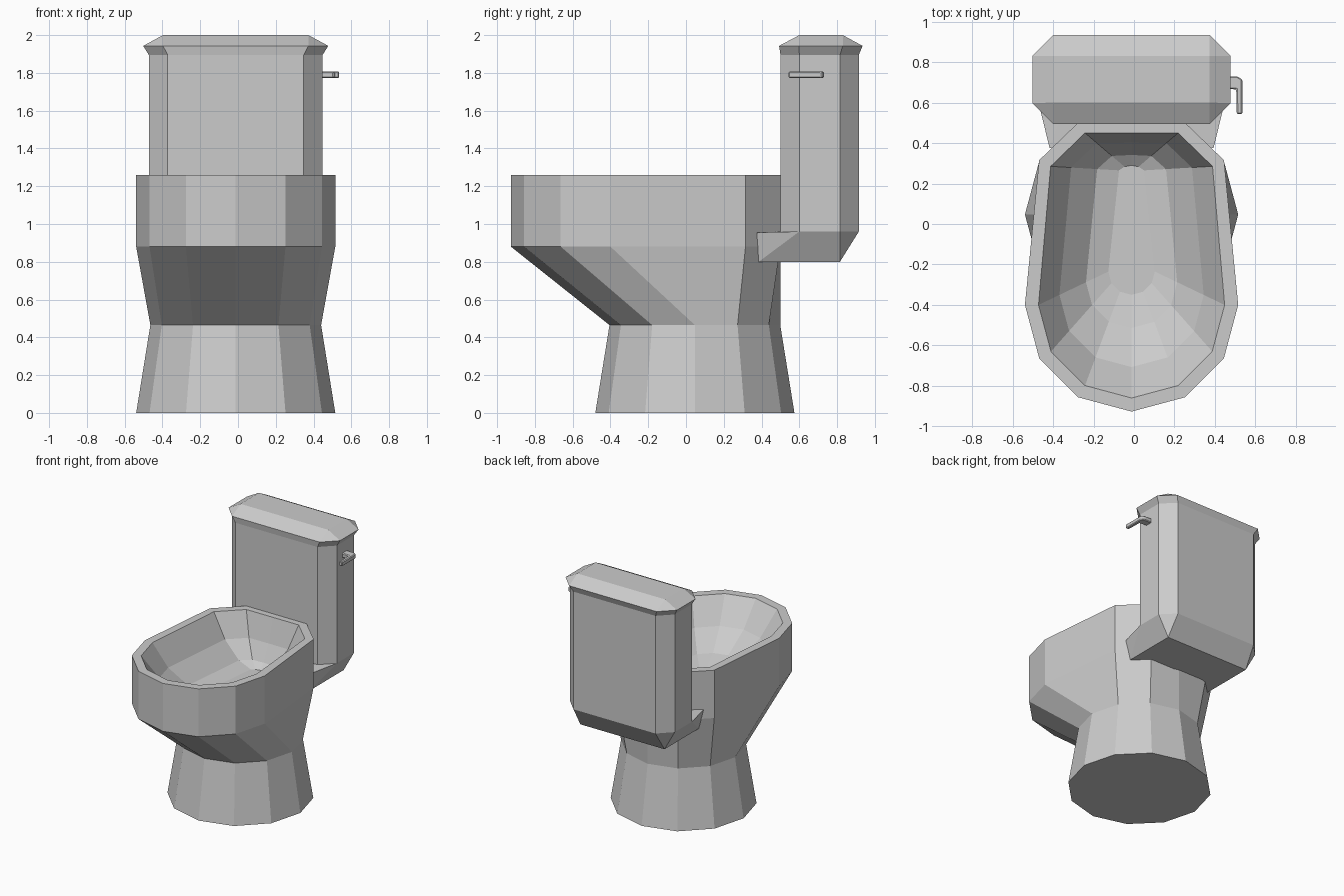
import bpy, bmesh, math

old = bpy.data.objects.get("Cube")
if old:
    bpy.data.objects.remove(old, do_unlink=True)

CX = -0.012  # centre line of the ceramic body

ceramic = bpy.data.materials.new("grey ceramic")
ceramic.use_nodes = True
GREY = (0.6, 0.6, 0.6, 1)
ceramic.diffuse_color = GREY
ceramic.node_tree.nodes["Principled BSDF"].inputs["Base Color"].default_value = GREY


def finish(name, bm):
    bmesh.ops.recalc_face_normals(bm, faces=bm.faces)
    mesh = bpy.data.meshes.new(name)
    bm.to_mesh(mesh)
    bm.free()
    mesh.materials.append(ceramic)
    obj = bpy.data.objects.new(name, mesh)
    bpy.context.collection.objects.link(obj)
    return obj


def loft(name, rings):
    """Skin a stack of equal-sized rings and cap both ends."""
    bm = bmesh.new()
    loops = [[bm.verts.new(p) for p in ring] for ring in rings]
    for a, b in zip(loops, loops[1:]):
        for i in range(len(a)):
            j = (i + 1) % len(a)
            bm.faces.new((a[i], a[j], b[j], b[i]))
    bm.faces.new(loops[0])
    bm.faces.new(loops[-1])
    return finish(name, bm)


def hull(name, points):
    bm = bmesh.new()
    for p in points:
        bm.verts.new(p)
    res = bmesh.ops.convex_hull(bm, input=bm.verts)
    junk = [g for g in res["geom_interior"] if isinstance(g, bmesh.types.BMVert)]
    bmesh.ops.delete(bm, geom=junk, context="VERTS")
    bmesh.ops.dissolve_limit(bm, angle_limit=0.01, verts=bm.verts, edges=bm.edges)
    return finish(name, bm)


def mirrored(half, z):
    """Closed ring from (half width, y) points running front to back."""
    left = [(CX + x, y, z) for x, y in half]
    right = [(CX - x, y, z) for x, y in half[-2:0:-1]]
    return left + right


def circle_half(radius, y, count=7):
    angles = [math.pi * i / 6 for i in range(count)]
    return [(radius * math.sin(a), y - radius * math.cos(a)) for a in angles]


def blend(a, b, t):
    return [(p[0] + (q[0] - p[0]) * t, p[1] + (q[1] - p[1]) * t) for p, q in zip(a, b)]


# Pedestal and bowl: round foot, flared rim, hollow basin
outer = circle_half(0.527, -0.4, 4) + [(0.457, 0.315), (0.265, 0.5), (0, 0.5)]
inner = circle_half(0.46, -0.4, 4) + [(0.4, 0.285), (0.23, 0.45), (0, 0.45)]
floor = circle_half(0.115, -0.235, 4) + [(0.062, 0.265), (0.035, 0.283), (0, 0.29)]
loft("bowl", [
    mirrored(circle_half(0.527, 0.047), 0),
    mirrored(circle_half(0.452, 0.047), 0.465),
    mirrored(outer, 0.88),
    mirrored(outer, 1.26),
    mirrored(inner, 1.26),
    mirrored(blend(inner, floor, 0.3), 1.07),
    mirrored(blend(inner, floor, 0.68), 0.94),
    mirrored(floor, 0.9),
])


# Cistern: chamfered box with a shelf below and a bevelled lid
def octagon(w, y0, y1, z, c=0.1):
    return mirrored([(0, y0), (w - c, y0), (w, y0 + c), (w, y1 - c), (w - c, y1), (0, y1)], z)


def rectangle(w, y0, y1, z):
    return [(CX + s * w, y, z) for s in (-1, 1) for y in (y0, y1)]


BODY = (0.46, 0.5, 0.915)
loft("tank", [octagon(*BODY, 0.96), octagon(*BODY, 1.895)])
shelf_tips = [(CX + s * 0.405, 0.375, 0.955) for s in (-1, 1)]
hull("tank_base", octagon(*BODY, 0.96) + shelf_tips + rectangle(0.37, 0.385, 0.815, 0.8))
hull("tank_lid", octagon(*BODY, 1.895) + octagon(0.49, 0.493, 0.935, 1.943, 0.105)
     + rectangle(0.385, 0.6, 0.83, 2.0))

# Flush lever: bent bar with softened edges
bend = [(0.44, 0.73), (0.51, 0.73), (0.535, 0.715), (0.535, 0.543),
        (0.508, 0.543), (0.505, 0.665), (0.44, 0.67)]
lever = loft("flush_lever", [[(x, y, z) for x, y in bend] for z in (1.772, 1.808)])
bevel = lever.modifiers.new("soft edges", "BEVEL")
bevel.width = 0.006
bevel.segments = 1
